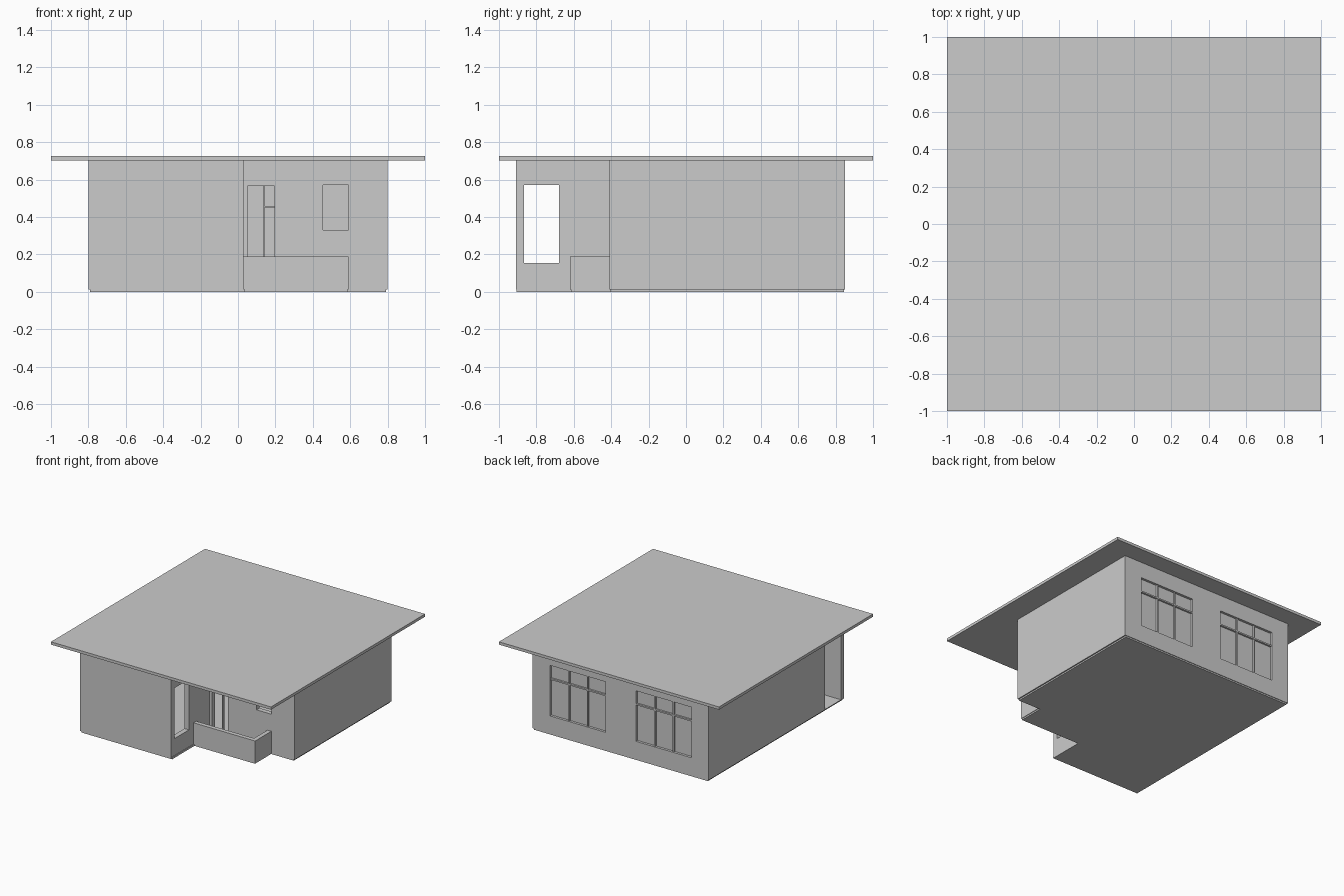
import bpy, bmesh

if "Cube" in bpy.data.objects:
    bpy.data.objects.remove(bpy.data.objects["Cube"])

T = 0.04          # wall thickness
BASE = 0.012      # floor slab height
TOP = 0.702       # underside of roof


def box(name, x, y, z):
    bpy.ops.mesh.primitive_cube_add(
        size=1, location=[(a + b) / 2 for a, b in (x, y, z)])
    ob = bpy.context.object
    ob.name = name
    ob.scale = [b - a for a, b in (x, y, z)]
    bpy.ops.object.transform_apply(location=False, rotation=False, scale=True)
    return ob


def mesh_object(name, bm):
    bmesh.ops.recalc_face_normals(bm, faces=bm.faces)
    me = bpy.data.meshes.new(name)
    bm.to_mesh(me)
    bm.free()
    ob = bpy.data.objects.new(name, me)
    bpy.context.collection.objects.link(ob)
    return ob


def slab(name, outline, z0, z1):
    bm = bmesh.new()
    lo = [bm.verts.new((x, y, z0)) for x, y in outline]
    hi = [bm.verts.new((x, y, z1)) for x, y in outline]
    bm.faces.new(lo)
    bm.faces.new(hi)
    for i in range(len(lo)):
        j = (i + 1) % len(lo)
        bm.faces.new((lo[i], lo[j], hi[j], hi[i]))
    return mesh_object(name, bm)


def wall_ring(name, outer, inner, z0, z1):
    bm = bmesh.new()
    loops = [[bm.verts.new((x, y, z)) for x, y in o]
             for o, z in ((outer, z0), (outer, z1), (inner, z1), (inner, z0))]
    for k in range(4):
        a, b = loops[k], loops[(k + 1) % 4]
        for i in range(len(a)):
            j = (i + 1) % len(a)
            bm.faces.new((a[i], a[j], b[j], b[i]))
    return mesh_object(name, bm)


def cut(ob, x, y, z):
    cutter = box("cutter", x, y, z)
    cutter.hide_render = True
    mod = ob.modifiers.new("opening", 'BOOLEAN')
    mod.operation = 'DIFFERENCE'
    mod.solver = 'EXACT'
    mod.object = cutter
    bpy.context.view_layer.objects.active = ob
    bpy.ops.object.modifier_apply(modifier=mod.name)
    bpy.data.objects.remove(cutter, do_unlink=True)


# L-shaped outer walls
outer = [(-.8, -.91), (.03, -.91), (.03, -.41), (.8, -.41), (.8, .85), (-.8, .85)]
inner = [(-.8 + T, -.91 + T), (.03 - T, -.91 + T), (.03 - T, -.41 + T),
         (.8 - T, -.41 + T), (.8 - T, .85 - T), (-.8 + T, .85 - T)]
walls = wall_ring("outer_walls", outer, inner, BASE, TOP)

# Floor slab including the porch, slightly inset
slab("floor_slab", [(-.79, -.905), (.035, -.905), (.035, -.615), (.585, -.615),
                    (.585, -.405), (.79, -.405), (.79, .845), (-.79, .845)], 0, BASE + .004)

# Flat roof
box("roof", (-1, 1), (-1, 1), (.702, .725))

# Openings: wing side window, tall left opening, front window, front door
cut(walls, (-.06, .08), (-.865, -.68), (.155, .57))
cut(walls, (-.85, -.74), (-.87, -.66), (BASE + .004, .66))
cut(walls, (.455, .59), (-.46, -.34), (.33, .57))
cut(walls, (.05, .195), (-.46, -.34), (BASE + .004, .565))

# Door post and side-light transom
box("door_post", (.135, .143), (-.4, -.38), (BASE, .565))
box("door_transom", (.143, .195), (-.4, -.38), (.45, .46))

# Rear windows: recessed pane, mullions and transom
for side, x0 in (("left", .136), ("right", -.644)):
    x1 = x0 + .505
    cut(walls, (x0, x1), (.79, .9), (.155, .57))
    box(f"rear_pane_{side}", (x0, x1), (.82, .83), (.155, .57))
    box(f"rear_transom_{side}", (x0, x1), (.825, .845), (.45, .462))
    for i in (1, 2):
        m = x0 + (x1 - x0) * i / 3
        box(f"rear_mullion_{side}_{i}", (m - .006, m + .006), (.825, .844), (.155, .57))

# Porch parapet
slab("porch_parapet", [(.03, -.62), (.59, -.62), (.59, -.41), (.555, -.41),
                       (.555, -.585), (.03, -.585)], BASE, .19)
